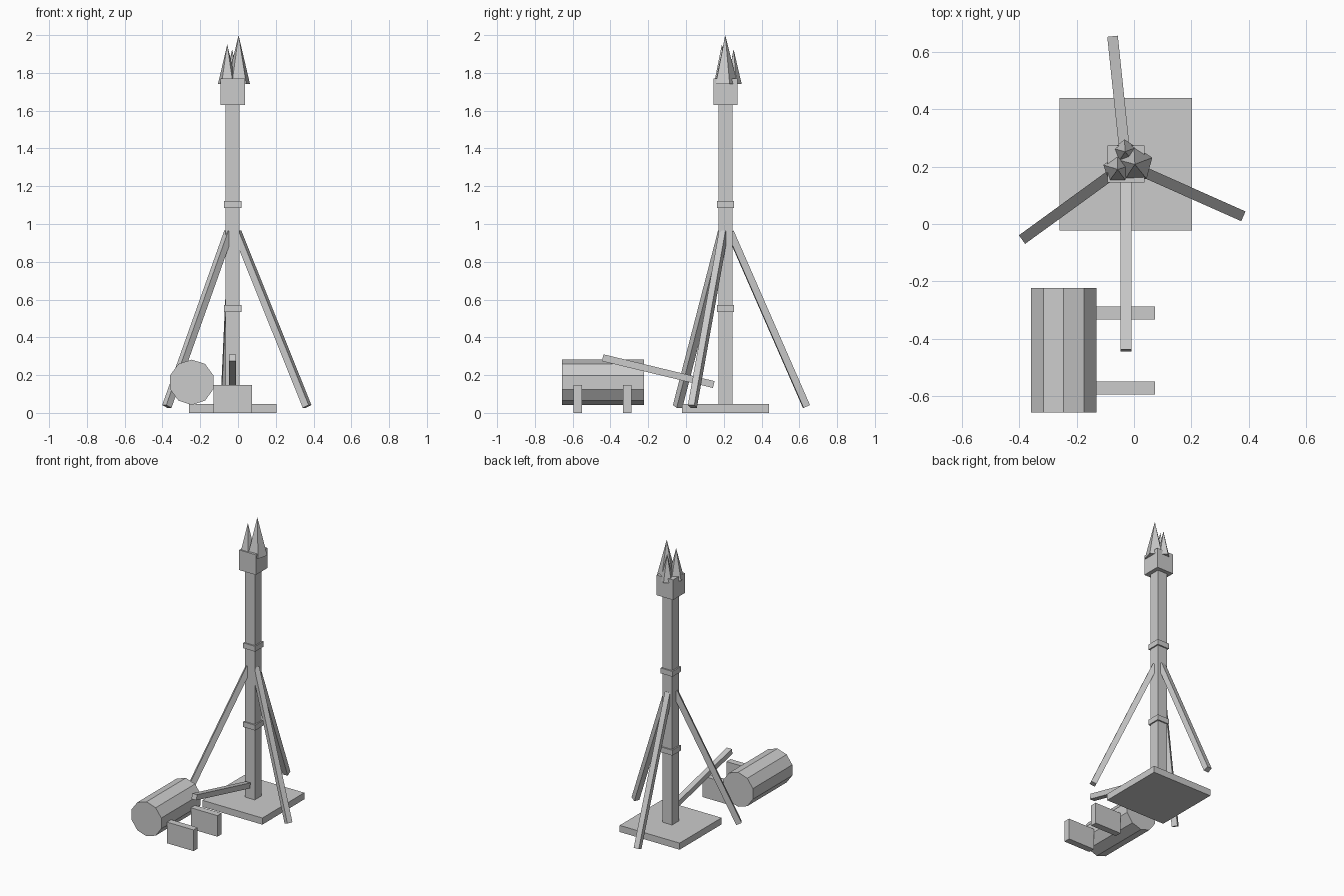
import bpy, bmesh, math
from mathutils import Vector, Matrix

if "Cube" in bpy.data.objects:
    bpy.data.objects.remove(bpy.data.objects["Cube"])

grey = bpy.data.materials.new("plain grey")
grey.diffuse_color = (0.6, 0.6, 0.6, 1)
grey.use_nodes = True
grey.node_tree.nodes["Principled BSDF"].inputs["Base Color"].default_value = grey.diffuse_color


def finish(name, bm, matrix):
    bm.transform(matrix)
    bmesh.ops.recalc_face_normals(bm, faces=bm.faces)
    mesh = bpy.data.meshes.new(name)
    bm.to_mesh(mesh)
    bm.free()
    mesh.materials.append(grey)
    bpy.context.collection.objects.link(bpy.data.objects.new(name, mesh))


def box(name, lo, hi):
    lo, hi = Vector(lo), Vector(hi)
    bm = bmesh.new()
    bmesh.ops.create_cube(bm, size=1)
    finish(name, bm, Matrix.Translation((lo + hi) / 2) @ Matrix.Diagonal((*(hi - lo), 1)))


def column(name, half, z0, z1):
    box(name, (CX - half, CY - half, z0), (CX + half, CY + half, z1))


def beam(name, a, b, w):
    """Square beam between two points, with its sides kept level."""
    a, b = Vector(a), Vector(b)
    along = (b - a).normalized()
    side = along.cross(Vector((0, 0, 1))).normalized()
    up = side.cross(along)
    rot = Matrix((side, up, along)).transposed().to_4x4()
    bm = bmesh.new()
    bmesh.ops.create_cube(bm, size=1)
    finish(name, bm, Matrix.Translation((a + b) / 2) @ rot
           @ Matrix.Diagonal((w, w, (b - a).length, 1)))


def cone(name, sides, r1, r2, depth, matrix):
    bm = bmesh.new()
    bmesh.ops.create_cone(bm, cap_ends=True, segments=sides,
                          radius1=r1, radius2=r2, depth=depth)
    bmesh.ops.remove_doubles(bm, verts=bm.verts, dist=1e-5)
    finish(name, bm, matrix)


# Centre line of the post
CX, CY = -0.028, 0.209

# Base, post, bands and the block on top
column("base_plate", 0.231, 0, 0.046)
column("post", 0.037, 0.046, 1.64)
column("lower_band", 0.046, 0.535, 0.572)
column("upper_band", 0.046, 1.084, 1.121)
column("fire_basket", 0.064, 1.63, 1.77)

# Three five-sided flames set into the basket
for i, (x, y, r, top, turn) in enumerate([(0.003, 0.208, 0.065, 2.0, 3),
                                          (-0.057, 0.19, 0.052, 1.95, 0),
                                          (-0.031, 0.252, 0.043, 1.925, 3)]):
    cone(f"flame_{i + 1}", 5, r, 0, top - 1.74,
         Matrix.Translation((x, y, (top + 1.74) / 2)) @ Matrix.Rotation(math.radians(turn), 4, 'Z'))

# Three slanted braces, evenly spaced around the post
for i in range(3):
    a = math.radians(96 + 120 * i)
    d = Vector((math.cos(a), math.sin(a), 0))
    c = Vector((CX, CY, 0))
    beam(f"brace_{i + 1}", c + d * 0.025 + Vector((0, 0, 0.957)),
         c + d * 0.431 + Vector((0, 0, 0.034)), 0.037)

# Sloping pole at the front
beam("sloping_pole", (CX, 0.147, 0.15), (CX, -0.441, 0.292), 0.037)

# Ten-sided log lying along y, and two upright blocks beside it
cone("log", 10, 0.12, 0.12, 0.434,
     Matrix.Translation((-0.245, -0.44, 0.162)) @ Matrix.Rotation(math.pi / 2, 4, 'X'))
for name, y in (("front_block", -0.572), ("back_block", -0.31)):
    box(name, (-0.13, y - 0.0225, 0), (0.074, y + 0.0225, 0.147))
